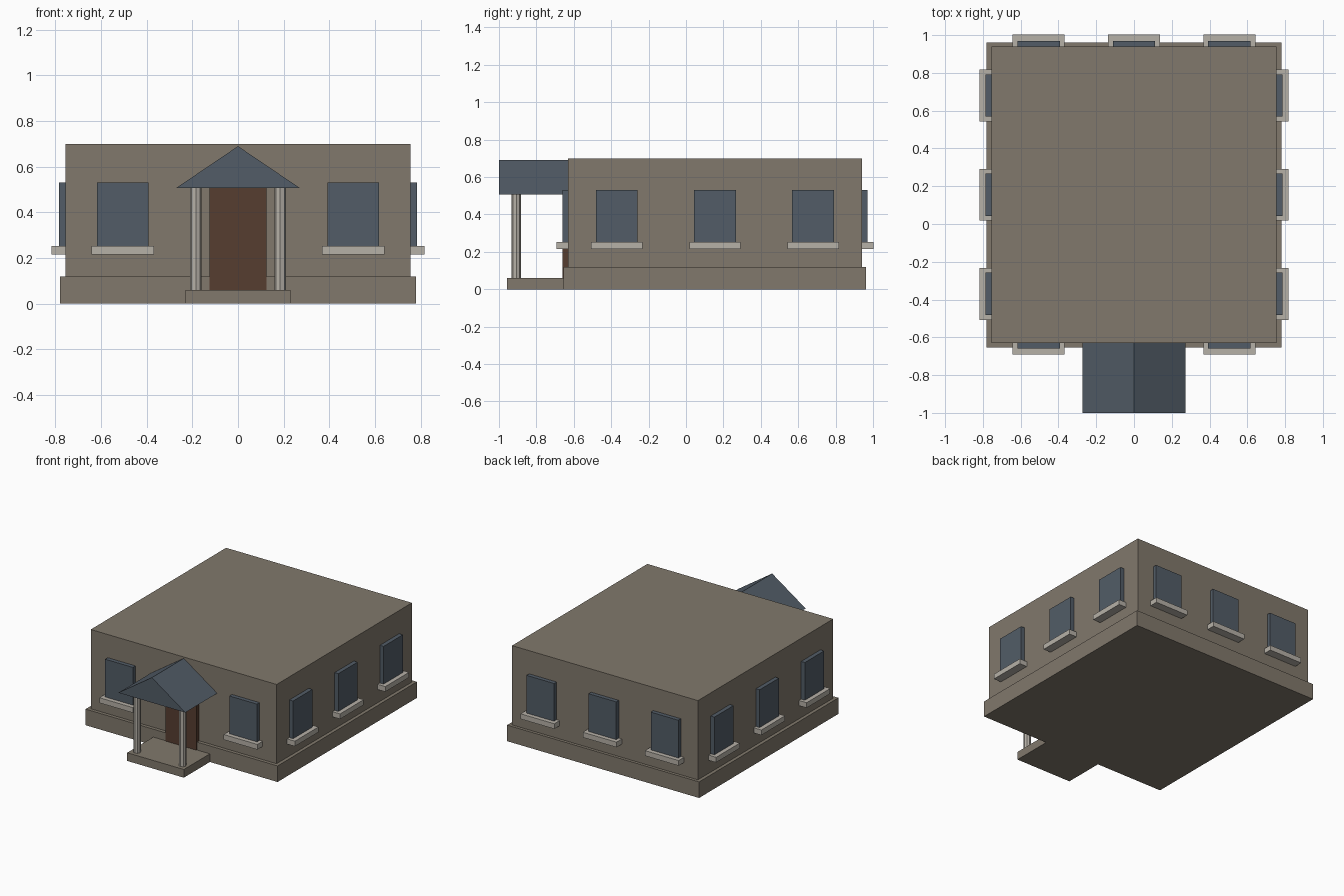
import bpy, bmesh, math
from mathutils import Matrix, Vector

cube = bpy.data.objects.get("Cube")
if cube:
    bpy.data.objects.remove(cube, do_unlink=True)


def material(name, rgb):
    mat = bpy.data.materials.new(name)
    mat.use_nodes = True
    mat.diffuse_color = (*rgb, 1)
    mat.node_tree.nodes["Principled BSDF"].inputs["Base Color"].default_value = (*rgb, 1)
    return mat


STONE = material("brown stone", (0.22, 0.19, 0.15))
SLATE = material("slate blue", (0.085, 0.108, 0.135))
TRIM = material("pale trim", (0.47, 0.44, 0.39))
WOOD = material("dark wood", (0.093, 0.047, 0.03))


def finish(name, bm, mat):
    bmesh.ops.recalc_face_normals(bm, faces=bm.faces)
    mesh = bpy.data.meshes.new(name)
    bm.to_mesh(mesh)
    bm.free()
    mesh.materials.append(mat)
    obj = bpy.data.objects.new(name, mesh)
    bpy.context.collection.objects.link(obj)
    return obj


def box(name, x, y, z, mat):
    """Box from (min, max) pairs on each axis."""
    bm = bmesh.new()
    size = [b - a for a, b in (x, y, z)]
    mid = [(a + b) / 2 for a, b in (x, y, z)]
    bmesh.ops.create_cube(bm, size=1, matrix=Matrix.Translation(mid) @ Matrix.Diagonal((*size, 1)))
    return finish(name, bm, mat)


# Building shell and plinth
HALF_X, FRONT, BACK = 0.755, -0.63, 0.94
box("walls", (-HALF_X, HALF_X), (FRONT, BACK), (0, 0.7), STONE)
box("plinth", (-0.78, 0.78), (FRONT - 0.025, BACK + 0.022), (0, 0.118), STONE)


# Windows with sills, built facing -y and turned to their wall
def window(side, x, y, angle):
    turn = Matrix.Translation((x, y, 0)) @ Matrix.Rotation(angle, 4, 'Z')
    parts = [
        box(side + "_window", (-0.112, 0.112), (-0.03, 0.02), (0.25, 0.53), SLATE),
        box(side + "_sill", (-0.137, 0.137), (-0.062, 0.02), (0.215, 0.253), TRIM),
    ]
    for part in parts:
        part.data.transform(turn)


for x in (-0.505, 0.505):
    window("front", x, FRONT, 0)
for x in (-0.505, 0, 0.505):
    window("back", x, BACK, math.pi)
for y in (-0.37, 0.155, 0.68):
    window("left", HALF_X, y, math.pi / 2)
    window("right", -HALF_X, y, -math.pi / 2)

# Entrance
box("door", (-0.125, 0.125), (-0.66, FRONT + 0.02), (0.04, 0.51), WOOD)
box("porch_step", (-0.23, 0.23), (-0.957, FRONT), (0, 0.06), STONE)

for side, x in (("left", 0.185), ("right", -0.185)):
    bm = bmesh.new()
    bmesh.ops.create_cone(bm, cap_ends=True, segments=8, radius1=0.025, radius2=0.025,
                          depth=0.455, matrix=Matrix.Translation((x, -0.907, 0.2825)))
    finish(side + "_porch_column", bm, TRIM)

# Gabled porch roof
bm = bmesh.new()
gable = bm.faces.new([bm.verts.new((x, -1, z)) for x, z in ((-0.272, 0.506), (0.272, 0.506), (0, 0.69))])
ext = bmesh.ops.extrude_face_region(bm, geom=[gable], use_keep_orig=True)
bmesh.ops.translate(bm, vec=Vector((0, 1 + FRONT, 0)),
                    verts=[v for v in ext["geom"] if isinstance(v, bmesh.types.BMVert)])
finish("porch_roof", bm, SLATE)
